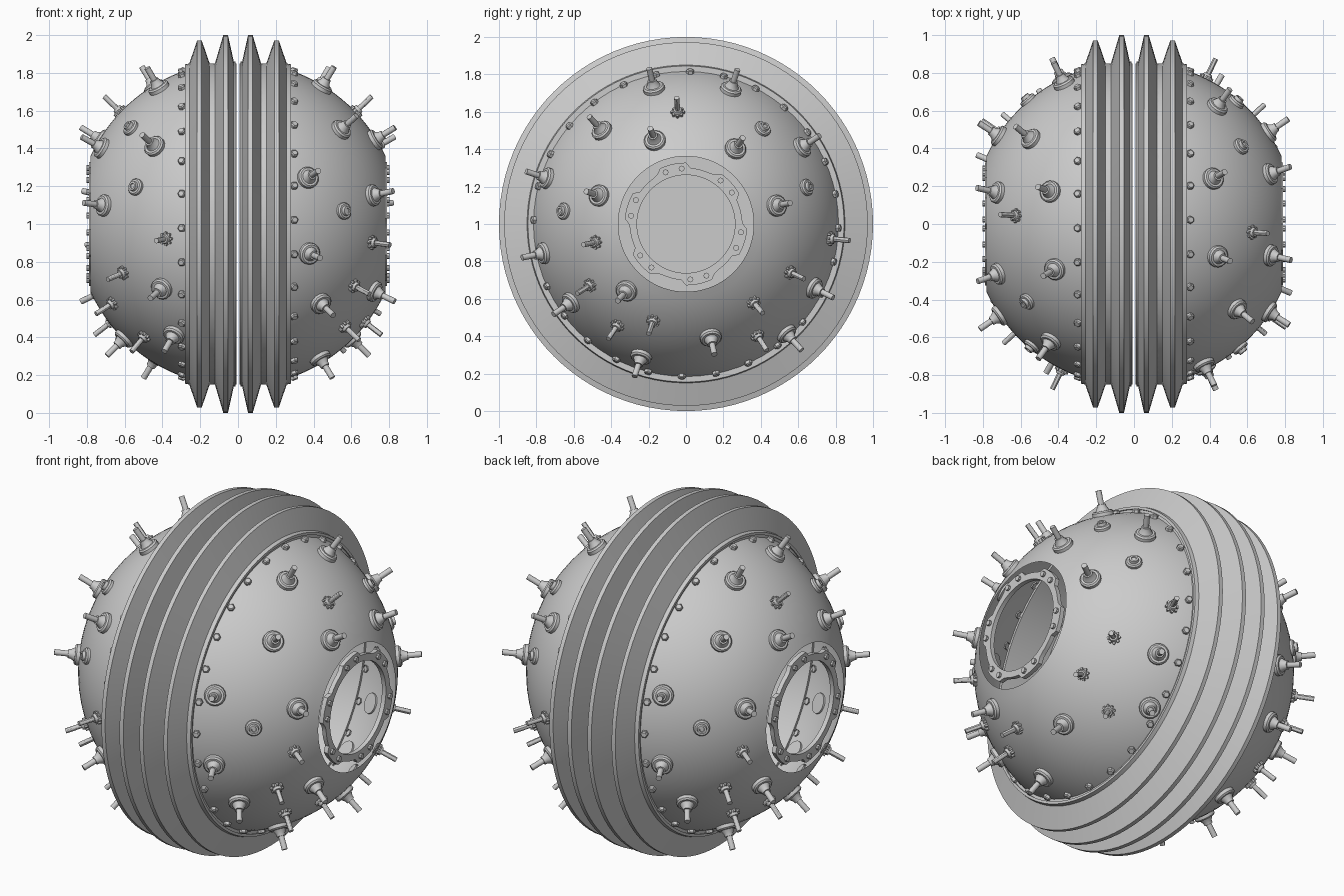
import bpy, bmesh, math
from mathutils import Matrix, Vector

cube = bpy.data.objects.get("Cube")
if cube:
    bpy.data.objects.remove(cube, do_unlink=True)

steel = bpy.data.materials.new("bare_steel")
steel.use_nodes = True
GREY = (0.6, 0.6, 0.6, 1)
steel.diffuse_color = GREY
steel.node_tree.nodes["Principled BSDF"].inputs["Base Color"].default_value = GREY

CENTRE = Vector((0, 0, 1))
R = 0.86          # hull radius
SIDES = 72


def finish(bm, name, half):
    """Turn a bmesh into a smooth object; half 1 is the right-hand copy turned about z."""
    if half:
        bm.transform(Matrix.Rotation(math.pi, 4, 'Z'))
    bm.transform(Matrix.Translation(CENTRE))
    me = bpy.data.meshes.new(name)
    bm.to_mesh(me)
    bm.free()
    me.materials.append(steel)
    ob = bpy.data.objects.new(name + ("_right" if half else "_left"), me)
    bpy.context.collection.objects.link(ob)
    bpy.ops.object.select_all(action='DESELECT')
    ob.select_set(True)
    bpy.context.view_layer.objects.active = ob
    bpy.ops.object.shade_smooth_by_angle(angle=math.radians(30))
    return ob


def lathe(bm, profile, mat=Matrix(), sides=SIDES, closed=False):
    """Spin (axial, radius) points about local z; radius 0 becomes a pole."""
    rings = []
    for h, r in profile:
        if r == 0:
            rings.append([bm.verts.new(mat @ Vector((0, 0, h)))] * sides)
        else:
            rings.append([bm.verts.new(mat @ Vector((r * math.cos(a), r * math.sin(a), h)))
                          for a in (2 * math.pi * i / sides for i in range(sides))])
    pairs = list(zip(rings, rings[1:]))
    if closed:
        pairs.append((rings[-1], rings[0]))
    for lo, hi in pairs:
        for i in range(sides):
            j = (i + 1) % sides
            quad = list(dict.fromkeys((lo[i], lo[j], hi[j], hi[i])))
            bm.faces.new(quad)


def outward(direction, distance):
    """Frame whose z axis points along direction, at that distance from the centre."""
    d = Vector(direction).normalized()
    return Matrix.Translation(d * distance) @ d.to_track_quat('Z', 'Y').to_matrix().to_4x4()


AXIS = Matrix.Rotation(math.pi / 2, 4, 'Y')   # local z to world x

# Stud sites on one half, as (y, z) about the centre
FLANGED = [(-.175, .74), (.245, .735), (-.46, .51), (-.17, .455), (.27, .41), (.635, .42),
           (-.76, .25), (-.475, .155), (.495, .1), (-.78, -.16), (-.325, -.365), (-.63, -.43),
           (-.245, -.725), (.135, -.62), (.70, -.35), (.55, -.6)]
SLIM = [(-.045, .61), (-.495, -.1), (.79, -.08), (-.525, -.335), (-.375, -.555),
        (-.18, -.53), (.37, -.43), (.57, -.265), (.39, -.61)]
CAPS = [(.42, .52), (-.67, .07), (.66, .2)]


def site(y, z):
    return outward((math.sqrt(0.885 ** 2 - y * y - z * z), y, z), R)


for half in (0, 1):
    # Open-ended hull dome with a flat inner bulkhead
    bm = bmesh.new()
    start, end = math.asin(0.012 / R), math.asin(0.78 / R)
    arc = [start + (end - start) * i / 20 for i in range(21)]
    lathe(bm, [(0.012, 0)] + [(R * math.sin(a), R * math.cos(a)) for a in arc], AXIS)
    finish(bm, "hull_dome", half)

    # Ridged belt and its collar
    bm = bmesh.new()
    lathe(bm, [(.008, .8), (.008, .85), (.02, .85), (.053, 1), (.078, 1), (.122, .85),
               (.15, .85), (.192, .972), (.216, .972), (.258, .85), (.28, .845),
               (.28, .83), (.272, .83), (.272, .8)], AXIS, 96, closed=True)
    finish(bm, "ridged_belt", half)

    # Ring of rim bolts
    bm = bmesh.new()
    for i in range(28):
        a = 2 * math.pi * (i - .12) / 28
        r = math.sqrt(R * R - 0.295 ** 2)
        lathe(bm, [(-.01, .021), (.014, .021), (.02, .015), (.02, 0)],
              outward((.295, r * math.cos(a), r * math.sin(a)), R), 6)
    finish(bm, "rim_bolts", half)

    # Flanged studs, slim studs and blank caps
    bm = bmesh.new()
    for p in FLANGED:
        lathe(bm, [(-.012, 0), (-.012, .058), (.016, .058), (.024, .05), (.024, .038),
                   (.045, .026), (.06, .024), (.06, .016), (.135, .016), (.135, 0)], site(*p), 16)
    finish(bm, "flanged_studs", half)

    bm = bmesh.new()
    for p in SLIM:
        m = site(*p)
        lathe(bm, [(-.012, 0), (-.012, .03), (.02, .026), (.03, .022), (.03, .014),
                   (.12, .014), (.12, 0)], m, 12)
        for i in range(8):
            lug = Matrix.Rotation(math.pi * i / 4, 4, 'Z') @ Matrix.Translation((.03, 0, 0))
            lathe(bm, [(-.005, .008), (.016, .008), (.016, 0)], m @ lug, 6)
    finish(bm, "slim_studs", half)

    bm = bmesh.new()
    for p in CAPS:
        lathe(bm, [(-.012, 0), (-.012, .045), (.012, .045), (.02, .038), (.02, .027),
                   (.036, .024), (.036, .014), (.03, .012), (.03, 0)], site(*p), 16)
    finish(bm, "blank_caps", half)

    # Lobed porthole frame, six lobes each carrying two bolts
    bm = bmesh.new()
    n = 72
    first = math.radians(43)
    rings = [[], [], [], []]
    for i in range(n):
        a = 2 * math.pi * i / n
        off = abs((math.degrees(a - first) + 30) % 60 - 30)
        outer = 0.328 if off < 13 else 0.328 - 0.028 * min(1, (off - 13) / 5)
        for ring, (x, r) in zip(rings, ((.762, .262), (.788, .262), (.788, outer), (.762, outer))):
            ring.append(bm.verts.new((x, r * math.cos(a), r * math.sin(a))))
    for k in range(4):
        lo, hi = rings[k], rings[(k + 1) % 4]
        for i in range(n):
            j = (i + 1) % n
            bm.faces.new((lo[i], hi[i], hi[j], lo[j]))
    bmesh.ops.recalc_face_normals(bm, faces=bm.faces)
    finish(bm, "porthole_frame", half)

    bm = bmesh.new()
    for i in range(6):
        for side in (-8.5, 8.5):
            a = first + math.radians(60 * i + side)
            at = Matrix.Translation((.785, .297 * math.cos(a), .297 * math.sin(a)))
            lathe(bm, [(0, .016), (.016, .016), (.016, 0)], at @ AXIS, 8)
    finish(bm, "porthole_bolts", half)
